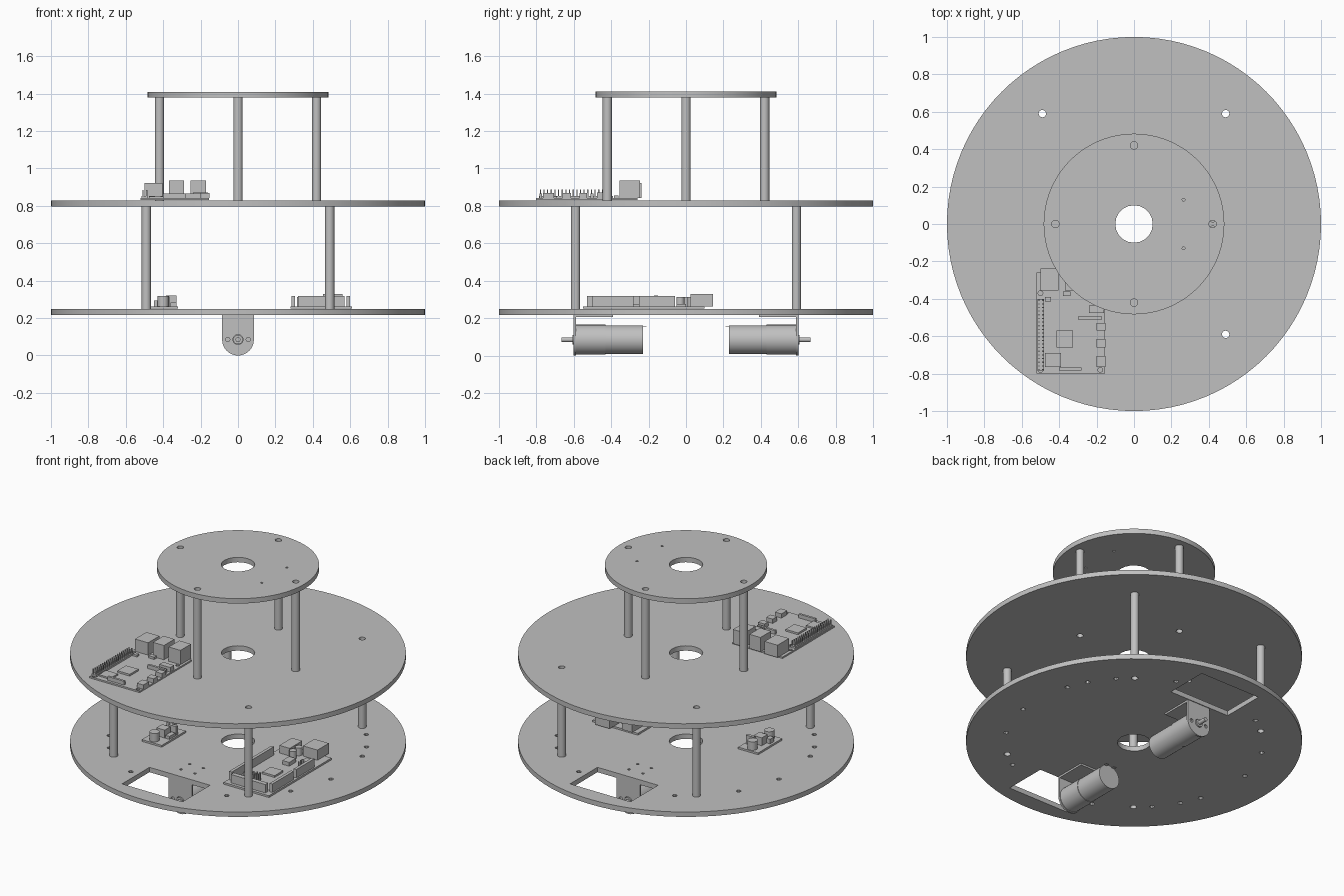
import bpy, bmesh
from math import pi, cos, sin, radians
from mathutils import Matrix, Vector

if "Cube" in bpy.data.objects:
    bpy.data.objects.remove(bpy.data.objects["Cube"])

GREY = (0.53, 0.53, 0.53, 1)
mat = bpy.data.materials.new("light_grey")
mat.use_nodes = True
mat.diffuse_color = GREY
mat.node_tree.nodes["Principled BSDF"].inputs["Base Color"].default_value = GREY


def add_object(name, mesh, smooth):
    obj = bpy.data.objects.new(name, mesh)
    bpy.context.collection.objects.link(obj)
    mesh.materials.clear()
    mesh.materials.append(mat)
    if smooth:
        bpy.ops.object.select_all(action='DESELECT')
        obj.select_set(True)
        bpy.context.view_layer.objects.active = obj
        bpy.ops.object.shade_smooth_by_angle(angle=radians(35))
    return obj


def ring(r, n=16, x=0, y=0):
    return [(x + r * cos(2 * pi * i / n), y + r * sin(2 * pi * i / n)) for i in range(n)]


def rect(x0, x1, y0, y1):
    return [(x0, y0), (x1, y0), (x1, y1), (x0, y1)]


def extrude(name, loops, lo, hi, place=Matrix()):
    """Fill the outer loop minus the inner loops, and extrude from lo to hi."""
    curve = bpy.data.curves.new(name, 'CURVE')
    curve.dimensions = '2D'
    curve.fill_mode = 'BOTH'
    curve.extrude = (hi - lo) / 2
    for loop in loops:
        spline = curve.splines.new('POLY')
        spline.points.add(len(loop) - 1)
        for p, (x, y) in zip(spline.points, loop):
            p.co = (x, y, 0, 1)
        spline.use_cyclic_u = True
    temp = bpy.data.objects.new(name + "_outline", curve)
    bpy.context.collection.objects.link(temp)
    bpy.context.view_layer.update()
    deps = bpy.context.evaluated_depsgraph_get()
    mesh = bpy.data.meshes.new_from_object(temp.evaluated_get(deps))
    bpy.data.objects.remove(temp)
    bm = bmesh.new()
    bm.from_mesh(mesh)
    bmesh.ops.remove_doubles(bm, verts=bm.verts, dist=1e-5)
    bmesh.ops.recalc_face_normals(bm, faces=bm.faces)
    bm.transform(place @ Matrix.Translation((0, 0, (lo + hi) / 2)))
    bm.to_mesh(mesh)
    bm.free()
    return add_object(name, mesh, True)


def boxes(name, specs, place=Matrix()):
    """One object from boxes given as x0, x1, y0, y1, z0, z1."""
    bm = bmesh.new()
    for x0, x1, y0, y1, z0, z1 in specs:
        m = Matrix.Translation(((x0 + x1) / 2, (y0 + y1) / 2, (z0 + z1) / 2))
        m = m @ Matrix.Diagonal((x1 - x0, y1 - y0, z1 - z0, 1))
        bmesh.ops.create_cube(bm, size=1, matrix=place @ m)
    mesh = bpy.data.meshes.new(name)
    bm.to_mesh(mesh)
    bm.free()
    return add_object(name, mesh, False)


# Plate levels and standoff positions
LOW, MID, TOP, THICK = 0.217, 0.797, 1.378, 0.032
low_posts = [(sx * 0.49, sy * 0.59) for sx in (-1, 1) for sy in (-1, 1)]
high_posts = [(0.42, 0), (-0.42, 0), (0, 0.42), (0, -0.42)]
BORE = 0.02


def bores(points):
    return [ring(BORE, 12, x, y) for x, y in points]


# Bottom plate: rim holes, two wheel slots, bracket screw holes
rim = []
for a in (69, 42, 29, 19, -9, -31, -60):
    for turn in (0, 180):
        t = radians(a + turn)
        rim.append(ring(0.015, 10, 0.77 * cos(t), 0.77 * sin(t)))
slots = [rect(-0.22, 0.22, 0.605, 0.89), rect(-0.22, 0.22, -0.89, -0.605)]
screws = [ring(0.009, 8, x, s * y) for s in (-1, 1) for x in (-0.05, 0.05) for y in (0.43, 0.52)]
disc = ring(1, 96)
hub = ring(0.1, 20)
extrude("bottom_plate", [disc, hub] + bores(low_posts) + rim + slots + screws, LOW, LOW + THICK)

# Middle and top plates
extrude("middle_plate", [disc, hub] + bores(low_posts + high_posts), MID, MID + THICK)
small = [ring(0.008, 8, 0.265, s * 0.13) for s in (-1, 1)]
extrude("top_plate", [ring(0.483, 72), hub] + bores(high_posts) + small, TOP, TOP + THICK)

# Hollow standoffs
for name, points, lo, hi in (("lower_standoff", low_posts, LOW + THICK, MID),
                             ("upper_standoff", high_posts, MID + THICK, TOP)):
    for x, y in points:
        extrude(name, [ring(0.025, 16, x, y), ring(BORE, 12, x, y)], lo, hi)

# Gear motors on angle brackets, front and back
AXLE = 0.085
for side, turn in (("front", 0), ("back", pi)):
    spin = Matrix.Rotation(turn, 4, 'Z')
    place = spin @ Matrix.Rotation(pi / 2, 4, 'X')
    arc = [(AXLE * cos(pi + pi * i / 16), AXLE + AXLE * sin(pi + pi * i / 16)) for i in range(17)]
    face = arc + [(AXLE, LOW), (-AXLE, LOW)]
    holes = [ring(0.027, 16, 0, AXLE)] + [ring(0.012, 10, x, AXLE) for x in (-0.055, 0.055)]
    extrude(side + "_bracket_face", [face] + holes, 0.588, 0.6, place)
    boxes(side + "_bracket_flange", [(-AXLE, AXLE, -0.6, -0.39, 0.205, LOW)], spin)
    for part, r, lo, hi in (("gearbox", 0.08, 0.43, 0.588), ("motor", 0.077, 0.23, 0.43),
                            ("boss", 0.025, 0.58, 0.607), ("shaft", 0.013, 0.6, 0.665)):
        extrude(side + "_" + part, [ring(r, 32, 0, AXLE)], lo, hi, place)
    boxes(side + "_terminals", [(x - 0.012, x + 0.012, -0.23, -0.21, 0.152, 0.156)
                                for x in (-0.03, 0.03)], spin)

# Computer board on the middle plate
Z = MID + THICK
corner_holes = [ring(0.013, 10, x, y) for x in (-0.5, -0.18) for y in (-0.78, -0.37)]
extrude("computer_board", [rect(-0.52, -0.155, -0.8, -0.26)] + corner_holes, Z + 0.002, Z + 0.012)
Z += 0.012
boxes("network_and_usb_ports", [(-0.5, -0.405, -0.355, -0.237, Z, 0.922),
                                (-0.37, -0.29, -0.355, -0.245, Z, 0.935),
                                (-0.255, -0.17, -0.355, -0.245, Z, 0.935)])
boxes("computer_chips", [(-0.415, -0.325, -0.66, -0.57, Z, Z + 0.012),
                         (-0.475, -0.39, -0.765, -0.69, Z, Z + 0.01),
                         (-0.38, -0.34, -0.385, -0.36, Z, Z + 0.015),
                         (-0.475, -0.445, -0.415, -0.39, Z, Z + 0.012)])
boxes("computer_side_ports", [(-0.2, -0.153, y, y + d, Z, Z + 0.028)
                              for y, d in ((-0.765, 0.06), (-0.66, 0.045), (-0.57, 0.04))])
boxes("computer_ribbon_slots", [(-0.3, -0.17, -0.51, -0.495, Z, Z + 0.025),
                                (-0.4, -0.28, -0.783, -0.768, Z, Z + 0.025),
                                (-0.24, -0.16, -0.475, -0.435, Z, Z + 0.03)])
boxes("computer_header", [(-0.515, -0.48, -0.785, -0.4, Z, Z + 0.012)])
pins = [(x, -0.778 + i * 0.0195) for i in range(20) for x in (-0.507, -0.488)]
boxes("computer_header_pins", [(x - 0.003, x + 0.003, y - 0.003, y + 0.003, Z, Z + 0.045)
                               for x, y in pins])

# Controller board on the bottom plate
Z = LOW + THICK
boxes("controller_board", [(0.28, 0.61, -0.55, 0.1, Z + 0.002, Z + 0.014)])
Z += 0.014
boxes("controller_headers", [(0.285, 0.305, -0.5, -0.06, Z, 0.318),
                             (0.58, 0.6, -0.5, -0.28, Z, 0.318),
                             (0.58, 0.6, -0.25, -0.06, Z, 0.318),
                             (0.32, 0.57, -0.53, -0.5, Z, 0.318)])
boxes("controller_usb_port", [(0.455, 0.56, 0.025, 0.143, Z, 0.33)])
boxes("controller_power_jack", [(0.315, 0.39, -0.02, 0.11, Z, 0.313)])
boxes("controller_chips", [(0.4, 0.49, -0.32, -0.23, Z, Z + 0.012),
                           (0.5, 0.55, -0.05, 0, Z, Z + 0.012),
                           (0.33, 0.38, -0.42, -0.37, Z, Z + 0.03),
                           (0.42, 0.47, -0.14, -0.07, Z, Z + 0.025)])
pins = [(x, y - i * 0.02) for x, y in ((0.42, -0.4), (0.44, -0.4), (0.54, -0.1)) for i in range(3)]
boxes("controller_pins", [(x - 0.004, x + 0.004, y - 0.004, y + 0.004, Z, Z + 0.05)
                          for x, y in pins])
for y in (-0.03, -0.09):
    extrude("controller_capacitor", [ring(0.022, 14, 0.42, y + 0.06)], Z, Z + 0.05)

# Power regulator on the bottom plate
boxes("regulator_board", [(-0.465, -0.32, -0.335, -0.085, Z - 0.012, Z)])
boxes("regulator_parts", [(-0.425, -0.365, -0.24, -0.18, Z, 0.315),
                          (-0.385, -0.33, -0.17, -0.15, Z, 0.32),
                          (-0.45, -0.42, -0.27, -0.23, Z, Z + 0.03),
                          (-0.36, -0.33, -0.24, -0.18, Z, Z + 0.02)])
for y in (-0.295, -0.12):
    extrude("regulator_capacitor", [ring(0.03, 16, -0.4, y)], Z, 0.318)
